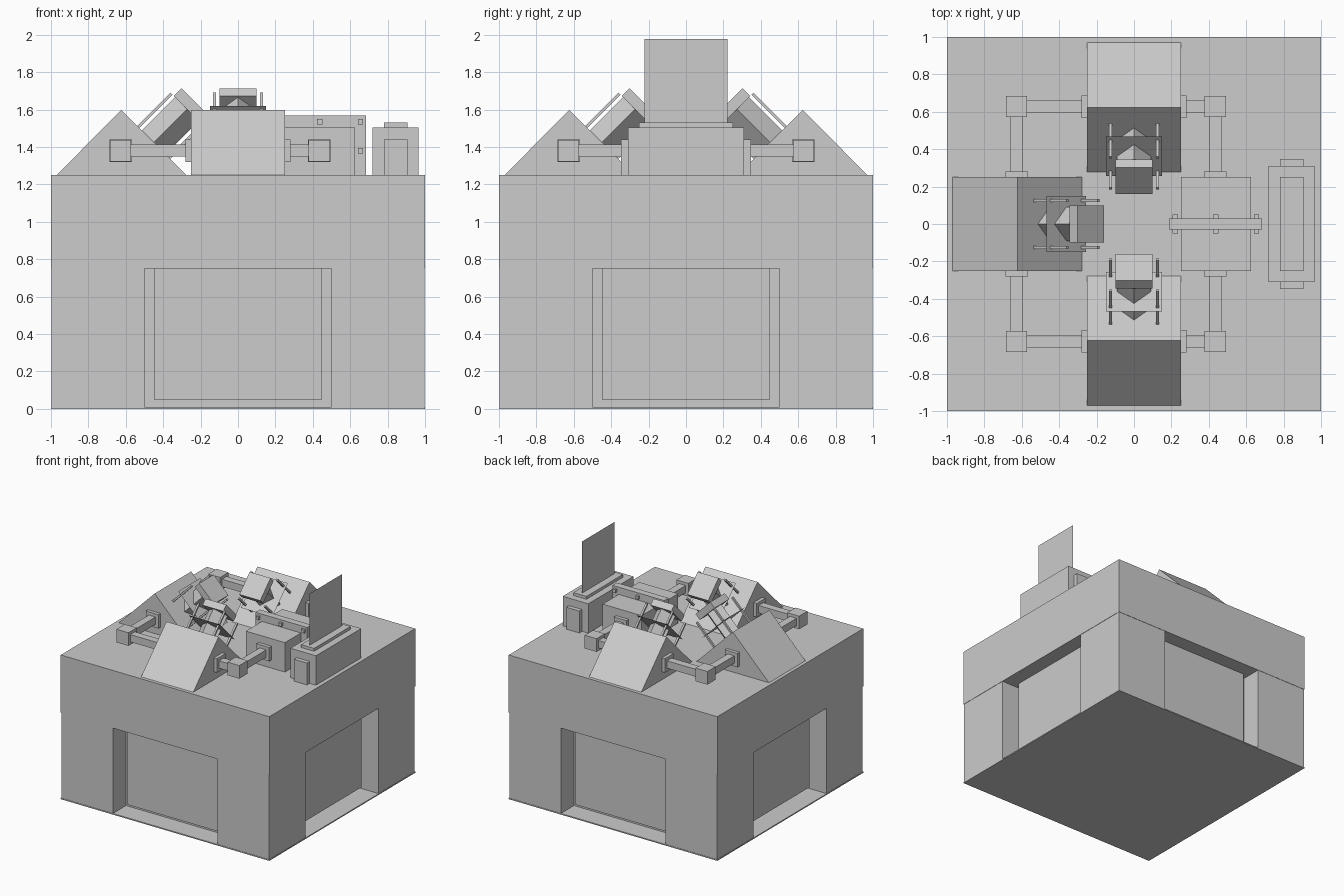
import bpy
import bmesh
from math import radians, pi
from mathutils import Matrix, Vector

cube = bpy.data.objects.get("Cube")
if cube:
    bpy.data.objects.remove(cube, do_unlink=True)

COLOR = (0.604, 0.604, 0.604, 1)
grey = bpy.data.materials.new("plain grey")
grey.use_nodes = True
grey.diffuse_color = COLOR
grey.node_tree.nodes["Principled BSDF"].inputs["Base Color"].default_value = COLOR


def finish(name, bm, frame=Matrix()):
    mesh = bpy.data.meshes.new(name)
    bm.to_mesh(mesh)
    bm.free()
    mesh.materials.append(grey)
    ob = bpy.data.objects.new(name, mesh)
    ob.matrix_world = frame
    bpy.context.collection.objects.link(ob)


def box(name, x, y, z, frame=Matrix()):
    """Box from (low, high) ranges on each axis."""
    bm = bmesh.new()
    size = [r[1] - r[0] for r in (x, y, z)]
    mid = Vector([(r[0] + r[1]) / 2 for r in (x, y, z)])
    bmesh.ops.create_cube(bm, size=1, matrix=Matrix.Translation(mid) @ Matrix.Diagonal((*size, 1)))
    finish(name, bm, frame)


def sheet(name, width, depth, frame):
    """Single flat rectangle in the frame's own xy plane."""
    bm = bmesh.new()
    bmesh.ops.create_grid(bm, x_segments=1, y_segments=1, size=0.5,
                          matrix=Matrix.Diagonal((width, depth, 1, 1)))
    finish(name, bm, frame)


def around(c, half):
    return (c - half, c + half)


def turn(degrees):
    return Matrix.Rotation(radians(degrees), 4, 'Z')


FULL = (-1, 1)
TOP = 1.25

# Base: floor plate, recessed core, corner posts, raised wall panels and top slab
box("floor_plate", FULL, FULL, (0, 0.01))
box("core", around(0, 0.82), around(0, 0.82), (0.01, 0.75))
box("top_slab", FULL, FULL, (0.75, TOP))
for i in range(4):
    box("corner_post", (0.5, 0.997), (0.5, 0.997), (0.01, 0.75), turn(90 * i))
    box("wall_panel", around(0, 0.45), (0.82, 0.87), (0.05, 0.75), turn(90 * i))


# Wedge with a column unit standing square on its inner slope
def wedge_unit(side, angle):
    frame = turn(angle)
    bm = bmesh.new()
    profile = [(0.277, TOP), (0.97, TOP), (0.624, 1.597)]
    face = bm.faces.new([bm.verts.new((-0.25, y, z)) for y, z in profile])
    ext = bmesh.ops.extrude_face_region(bm, geom=[face], use_keep_orig=True)
    moved = [v for v in ext["geom"] if isinstance(v, bmesh.types.BMVert)]
    bmesh.ops.translate(bm, verts=moved, vec=(0.5, 0, 0))
    bmesh.ops.recalc_face_normals(bm, faces=bm.faces)
    finish(side + "_wedge", bm, frame)

    slope = frame @ Matrix.Translation((0, 0.45, 1.425)) @ Matrix.Rotation(pi / 4, 4, 'X')
    bm = bmesh.new()
    bmesh.ops.create_cone(bm, cap_ends=True, segments=4, radius1=0.09, radius2=0.09,
                          depth=0.25, matrix=Matrix.Translation((0, 0, 0.125)))
    finish(side + "_column", bm, slope)
    box(side + "_column_cap", around(0, 0.1), around(0, 0.1), (0.25, 0.308), slope)
    sheet(side + "_column_plate", 0.3, 0.3, slope @ Matrix.Translation((0, 0, 0.125)))
    for sx in (-1, 1):
        for sy in (-1, 1):
            box(side + "_column_rod", around(sx * 0.125, 0.008), around(sy * 0.117, 0.008),
                (0, 0.25), slope)


for side, angle in (("back", 0), ("right", 90), ("front", 180)):
    wedge_unit(side, angle)

# Strapped block on the left
box("block", (0.25, 0.625), around(0, 0.25), (TOP, 1.505))
box("block_strap", (0.188, 0.685), around(0, 0.03), (TOP, 1.568))
for x, z in ((0.22, 1.535), (0.437, 1.535), (0.655, 1.535), (0.22, 1.38), (0.655, 1.38)):
    box("strap_bolt", around(x, 0.014), around(0, 0.05), around(z, 0.014))

# Console with an upright screen
box("console", (0.72, 0.965), around(0, 0.31), (TOP, 1.505))
box("console_side_blocks", (0.78, 0.905), around(0, 0.347), (TOP, 1.44))
box("console_ledge", (0.78, 0.905), around(0, 0.25), (1.505, 1.53))
sheet("screen", 0.45, 0.445,
      Matrix.Translation((0.843, 0, 1.7525)) @ Matrix.Rotation(pi / 2, 4, 'Y'))

# Pipes linking the units through corner joints
Z = 1.38
for cx in (-0.628, 0.435):
    for s in (-1, 1):
        cy = s * 0.628
        sx = 1 if cx > 0 else -1
        box("pipe_joint", around(cx, 0.057), around(cy, 0.057), around(Z, 0.057))
        box("cross_pipe", sorted((sx * 0.25, cx)), around(cy, 0.032), around(Z, 0.032))
        box("cross_flange", sorted((sx * 0.25, sx * 0.28)), around(cy, 0.06), around(Z, 0.06))
        box("long_pipe", around(cx, 0.032), sorted((s * 0.25, cy)), around(Z, 0.032))
        box("long_flange", around(cx, 0.06), sorted((s * 0.25, s * 0.28)), around(Z, 0.06))
